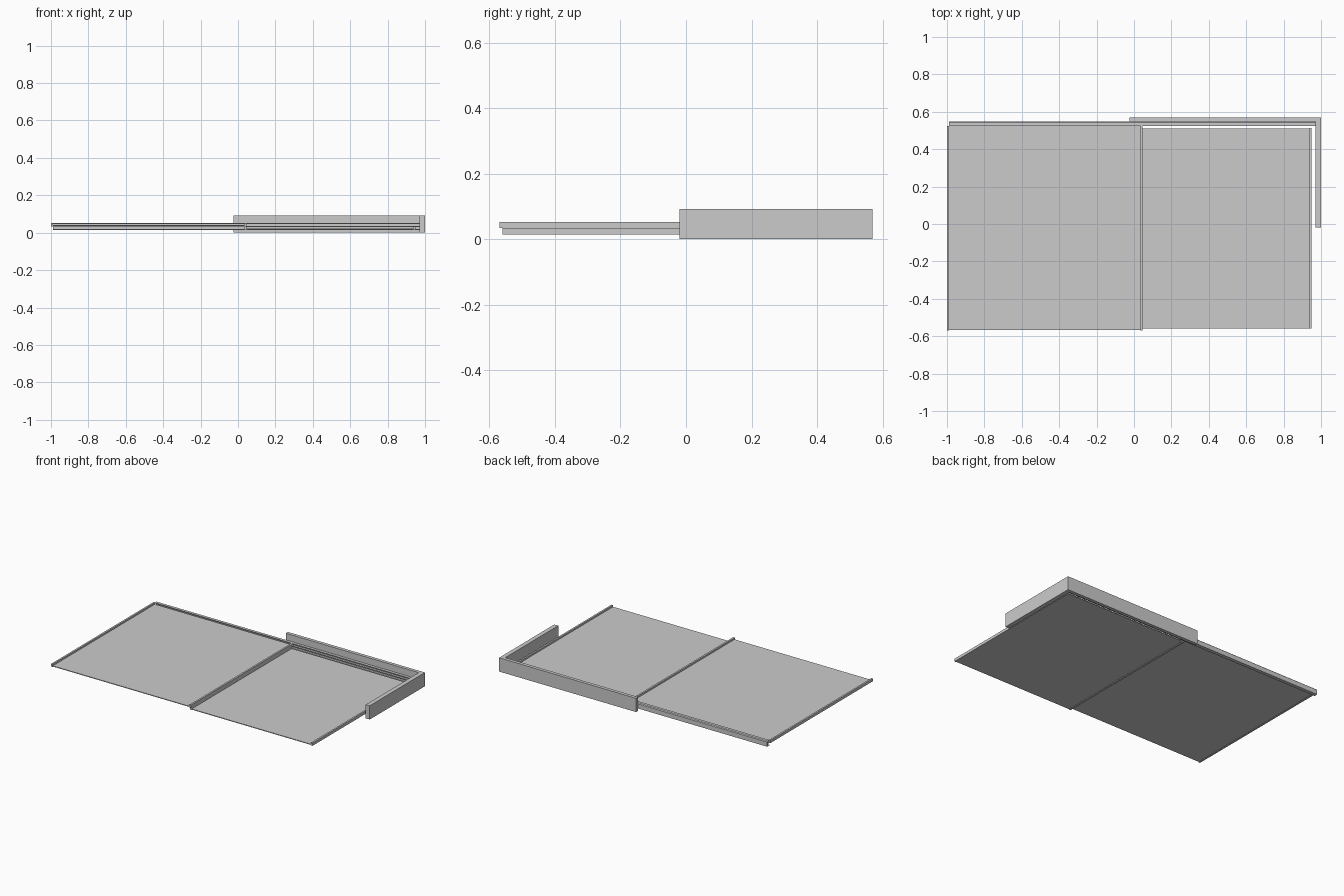
import bpy, bmesh

if "Cube" in bpy.data.objects:
    bpy.data.objects.remove(bpy.data.objects["Cube"])


def box(name, x, y, z):
    """Box from its (min, max) range on each axis."""
    bm = bmesh.new()
    bmesh.ops.create_cube(bm, size=1)
    for v in bm.verts:
        v.co = [r[0] if c < 0 else r[1] for r, c in zip((x, y, z), v.co)]
    return finish(name, bm)


def extrude(name, profile, axis, a, b):
    """Extrude a profile along x (points are y,z) or along y (points are x,z)."""
    bm = bmesh.new()
    place = (lambda p, q, t: (t, p, q)) if axis == 'x' else (lambda p, q, t: (p, t, q))
    face = bm.faces.new([bm.verts.new(place(p, q, a)) for p, q in profile])
    ext = bmesh.ops.extrude_face_region(bm, geom=[face])['geom']
    d = (b - a, 0, 0) if axis == 'x' else (0, b - a, 0)
    bmesh.ops.translate(bm, vec=d, verts=[g for g in ext if isinstance(g, bmesh.types.BMVert)])
    return finish(name, bm)


def finish(name, bm):
    bmesh.ops.recalc_face_normals(bm, faces=bm.faces)
    me = bpy.data.meshes.new(name)
    bm.to_mesh(me)
    bm.free()
    ob = bpy.data.objects.new(name, me)
    bpy.context.collection.objects.link(ob)
    return ob


# L-shaped fascia, one mitre-free profile in plan
bm = bmesh.new()
plan = [(-0.025, 0.57), (-0.025, 0.547), (0.97, 0.547), (0.97, -0.02), (1, -0.02), (1, 0.57)]
f = bm.faces.new([bm.verts.new((x, y, 0)) for x, y in plan])
ext = bmesh.ops.extrude_face_region(bm, geom=[f])['geom']
bmesh.ops.translate(bm, vec=(0, 0, 0.093), verts=[g for g in ext if isinstance(g, bmesh.types.BMVert)])
finish("corner_fascia", bm)

# Back rail: double-track channel open toward the panels
rail = [(0.523, 0.015), (0.547, 0.015), (0.547, 0.046), (0.542, 0.051), (0.523, 0.051),
        (0.523, 0.047), (0.538, 0.047), (0.538, 0.035), (0.523, 0.035), (0.523, 0.031),
        (0.538, 0.031), (0.538, 0.019), (0.523, 0.019)]
extrude("back_rail", rail, 'x', -0.99, 0.97)

# Upper left and lower right sheets
box("upper_sheet", (-0.995, 0.04), (-0.568, 0.523), (0.036, 0.041))
box("lower_sheet", (0.04, 0.945), (-0.56, 0.51), (0.018, 0.023))

# Edge bars on the sheets
box("upper_outer_bar", (-1, -0.988), (-0.57, 0.525), (0.034, 0.052))
box("upper_inner_bar", (0.034, 0.046), (-0.57, 0.525), (0.034, 0.052))
box("lower_inner_bar", (0.032, 0.046), (-0.56, 0.512), (0.015, 0.034))
box("lower_outer_bar", (0.938, 0.95), (-0.56, 0.512), (0.015, 0.034))
